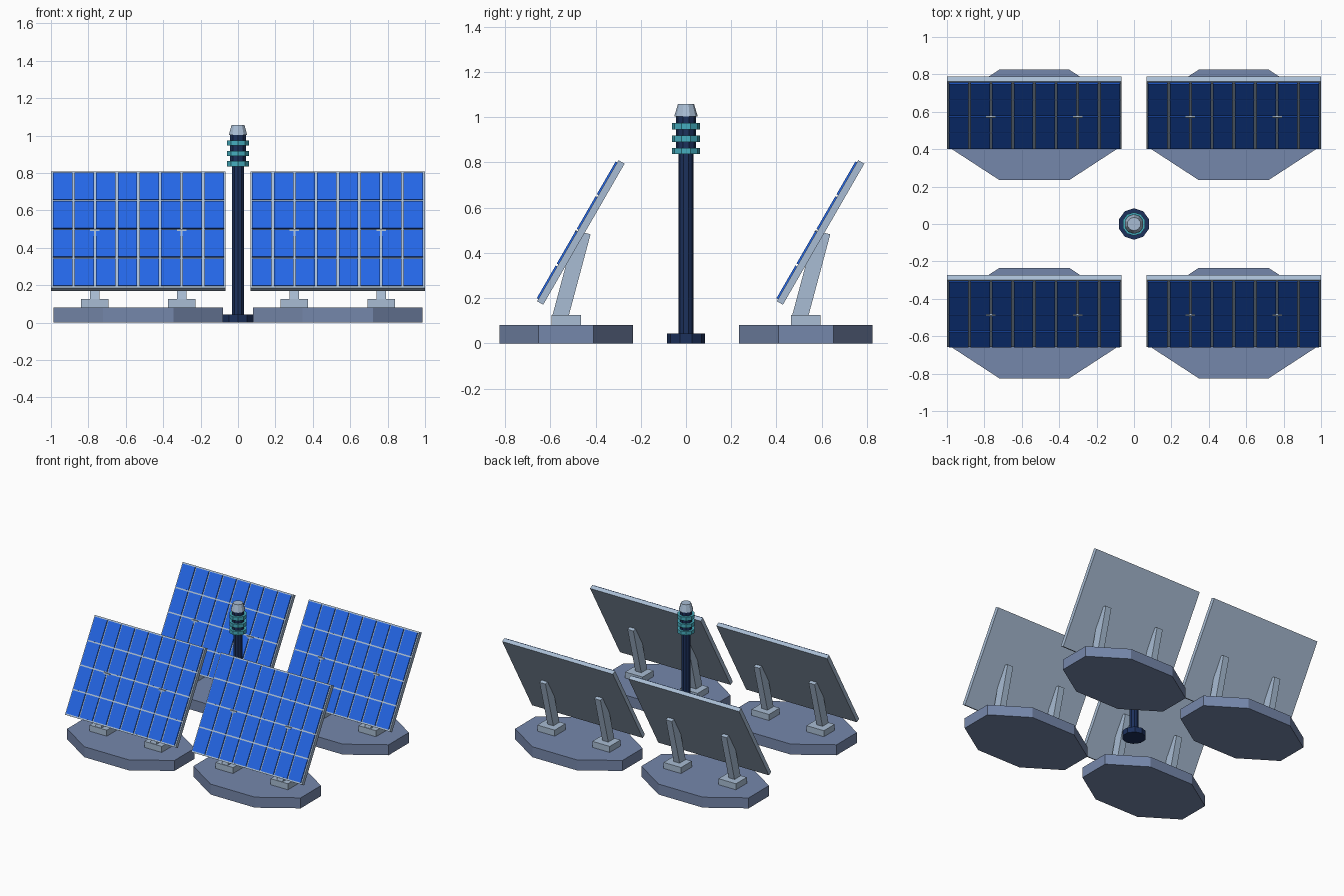
import bpy
import bmesh
from math import sin, cos, pi, radians
from mathutils import Matrix, Vector

if "Cube" in bpy.data.objects:
    bpy.data.objects.remove(bpy.data.objects["Cube"], do_unlink=True)


def material(name, srgb):
    linear = [((c + 0.055) / 1.055) ** 2.4 for c in srgb]
    mat = bpy.data.materials.new(name)
    mat.use_nodes = True
    mat.diffuse_color = (*linear, 1)
    mat.node_tree.nodes["Principled BSDF"].inputs["Base Color"].default_value = (*linear, 1)
    return mat


CELL_BLUE = material("cell blue", (0.14, 0.40, 0.90))
PALE_METAL = material("pale metal", (0.66, 0.74, 0.83))
SLATE = material("slate base", (0.46, 0.53, 0.67))
NAVY = material("navy mast", (0.11, 0.19, 0.36))
TEAL = material("teal ring", (0.27, 0.68, 0.75))


def finish(name, bm, mat, place=Matrix()):
    bmesh.ops.recalc_face_normals(bm, faces=bm.faces)
    mesh = bpy.data.meshes.new(name)
    bm.to_mesh(mesh)
    bm.free()
    mesh.materials.append(mat)
    obj = bpy.data.objects.new(name, mesh)
    obj.matrix_world = place
    bpy.context.collection.objects.link(obj)
    return obj


def add_box(bm, size, centre=(0, 0, 0)):
    bmesh.ops.create_cube(bm, size=1, matrix=Matrix.Translation(centre) @ Matrix.Diagonal((*size, 1)))


def box(name, size, mat, place):
    bm = bmesh.new()
    add_box(bm, size)
    return finish(name, bm, mat, place)


def lathe(name, profile, sides, mat, centre=(0, 0, 0), start=pi / 2, stretch=(1, 1)):
    """Closed solid from (radius, height) points, with flat caps."""
    bm = bmesh.new()
    rings = []
    for radius, z in profile:
        angles = [start + 2 * pi * i / sides for i in range(sides)]
        rings.append([bm.verts.new((radius * stretch[0] * cos(a), radius * stretch[1] * sin(a), z))
                      for a in angles])
    for low, high in zip(rings, rings[1:]):
        for i in range(sides):
            j = (i + 1) % sides
            bm.faces.new((low[i], low[j], high[j], high[i]))
    bm.faces.new(rings[0])
    bm.faces.new(rings[-1])
    return finish(name, bm, mat, Matrix.Translation(centre))


def solar_unit(label, cx, cy):
    # Stretched octagonal ground pad
    lathe(label + "_pad", [(1, 0), (1, 0.08)], 8, SLATE, (cx, cy, 0), pi / 8, (0.49, 0.319))

    # Two feet with leaning struts
    for side, offset in (("right", -0.232), ("left", 0.232)):
        x = cx + offset
        box(f"{label}_{side}_foot", (0.147, 0.13, 0.055), PALE_METAL,
            Matrix.Translation((x, cy, 0.0985)))
        box(f"{label}_{side}_strut", (0.05, 0.07, 0.395), PALE_METAL,
            Matrix.Translation((x, cy + 0.023, 0.30)) @ Matrix.Rotation(radians(-15), 4, "X"))

    # Tilted panel frame
    tilt = Matrix.Translation((cx, cy + 0.065, 0.49)) @ Matrix.Rotation(radians(60), 4, "X")
    box(label + "_panel_frame", (0.934, 0.72, 0.031), PALE_METAL, tilt)

    # Grid of raised cells
    bm = bmesh.new()
    for col in range(8):
        for row in range(4):
            add_box(bm, (0.104, 0.167, 0.012),
                    ((col - 3.5) * 0.1157, (row - 1.5) * 0.177, 0.0175))
    finish(label + "_cells", bm, CELL_BLUE, tilt)


for depth, cy in (("front", -0.53), ("back", 0.53)):
    for side, cx in (("right", -0.533), ("left", 0.533)):
        solar_unit(f"{depth}_{side}", cx, cy)

# Central mast
lathe("mast_base", [(0.084, 0), (0.084, 0.043)], 10, NAVY)
lathe("mast_pole", [(0.033, 0.04), (0.033, 0.85)], 10, NAVY)
lathe("mast_head", [(0.045, 0.838), (0.045, 1.004)], 10, NAVY)
for number, z in enumerate((0.85, 0.905, 0.96), 1):
    lathe(f"mast_ring_{number}", [(0.063, z - 0.014), (0.063, z + 0.014)], 10, TEAL)
lathe("mast_cap", [(0.052, 1.003), (0.036, 1.057)], 10, PALE_METAL)
